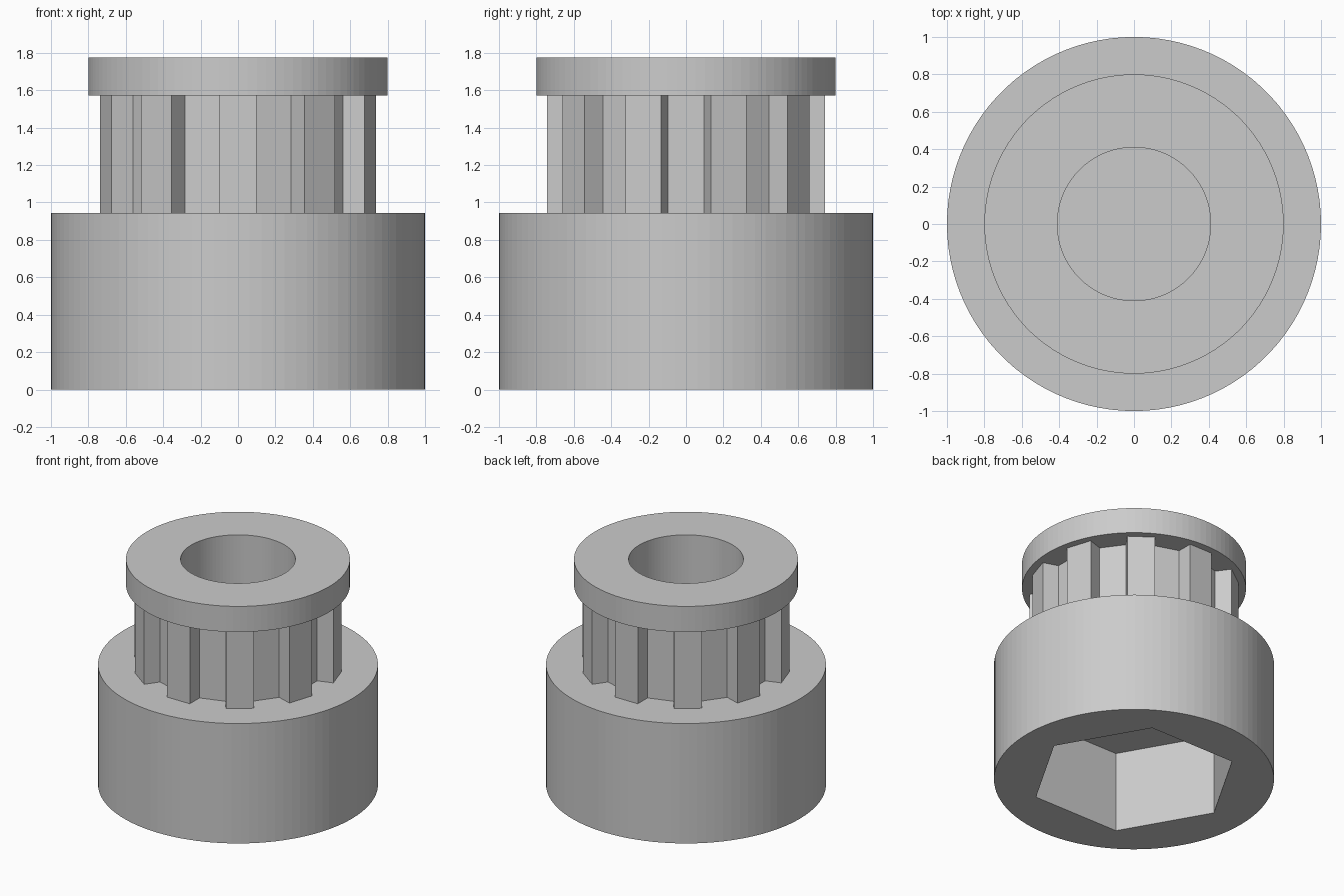
import bpy, bmesh
from math import cos, sin, pi, radians
from mathutils import Matrix, Vector

if "Cube" in bpy.data.objects:
    bpy.data.objects.remove(bpy.data.objects["Cube"], do_unlink=True)

SEGMENTS = 100
TEETH = 10
HUB_TOP, BELT_TOP, TOP = 0.945, 1.573, 1.775
POCKET_TOP, BORE_FLOOR = 0.636, 0.66

grey = bpy.data.materials.new("plain grey")
grey.use_nodes = True
colour = (0.6, 0.6, 0.6, 1)
grey.diffuse_color = colour
grey.node_tree.nodes["Principled BSDF"].inputs["Base Color"].default_value = colour


def circle(radius, sides):
    return [(radius * cos(2 * pi * i / sides), radius * sin(2 * pi * i / sides))
            for i in range(sides)]


def prism(name, outline, bottom, top):
    """Extrude a flat outline between two heights."""
    bm = bmesh.new()
    face = bm.faces.new([bm.verts.new((x, y, bottom)) for x, y in outline])
    result = bmesh.ops.extrude_face_region(bm, geom=[face])
    moved = [v for v in result["geom"] if isinstance(v, bmesh.types.BMVert)]
    bmesh.ops.translate(bm, verts=moved, vec=(0, 0, top - bottom))
    bmesh.ops.recalc_face_normals(bm, faces=bm.faces)
    mesh = bpy.data.meshes.new(name)
    bm.to_mesh(mesh)
    bm.free()
    mesh.materials.append(grey)
    obj = bpy.data.objects.new(name, mesh)
    bpy.context.scene.collection.objects.link(obj)
    return obj


def cut(obj, cutter):
    """Subtract the cutter and keep the result as plain mesh."""
    mod = obj.modifiers.new("cut", "BOOLEAN")
    mod.operation = "DIFFERENCE"
    mod.solver = "EXACT"
    mod.object = cutter
    bpy.context.view_layer.update()
    graph = bpy.context.evaluated_depsgraph_get()
    mesh = bpy.data.meshes.new_from_object(obj.evaluated_get(graph))
    obj.modifiers.clear()
    obj.data = mesh


# Straight-sided tooth repeated around the drum, with flat groove floors
tooth = [Vector(p) for p in ((0.622, -0.1), (0.743, -0.1), (0.743, 0.1), (0.622, 0.1))]
drum_outline = []
for i in range(TEETH):
    turn = Matrix.Rotation(radians(90) + 2 * pi * i / TEETH, 2)
    drum_outline += [tuple(turn @ p) for p in tooth]

# Solid parts
hub = prism("hub", circle(1.0, SEGMENTS), 0, HUB_TOP)
drum = prism("toothed_drum", drum_outline, HUB_TOP, BELT_TOP)
flange = prism("retaining_flange", circle(0.8, SEGMENTS), BELT_TOP, TOP)

# Blind shaft bore from above and hexagonal nut pocket from below
bore = prism("bore_cutter", circle(0.41, SEGMENTS), BORE_FLOOR, TOP + 0.2)
pocket = prism("nut_pocket_cutter", circle(0.745, 6), -0.2, POCKET_TOP)
for part in (hub, drum, flange):
    cut(part, bore)
cut(hub, pocket)

for cutter in (bore, pocket):
    bpy.data.objects.remove(cutter, do_unlink=True)
